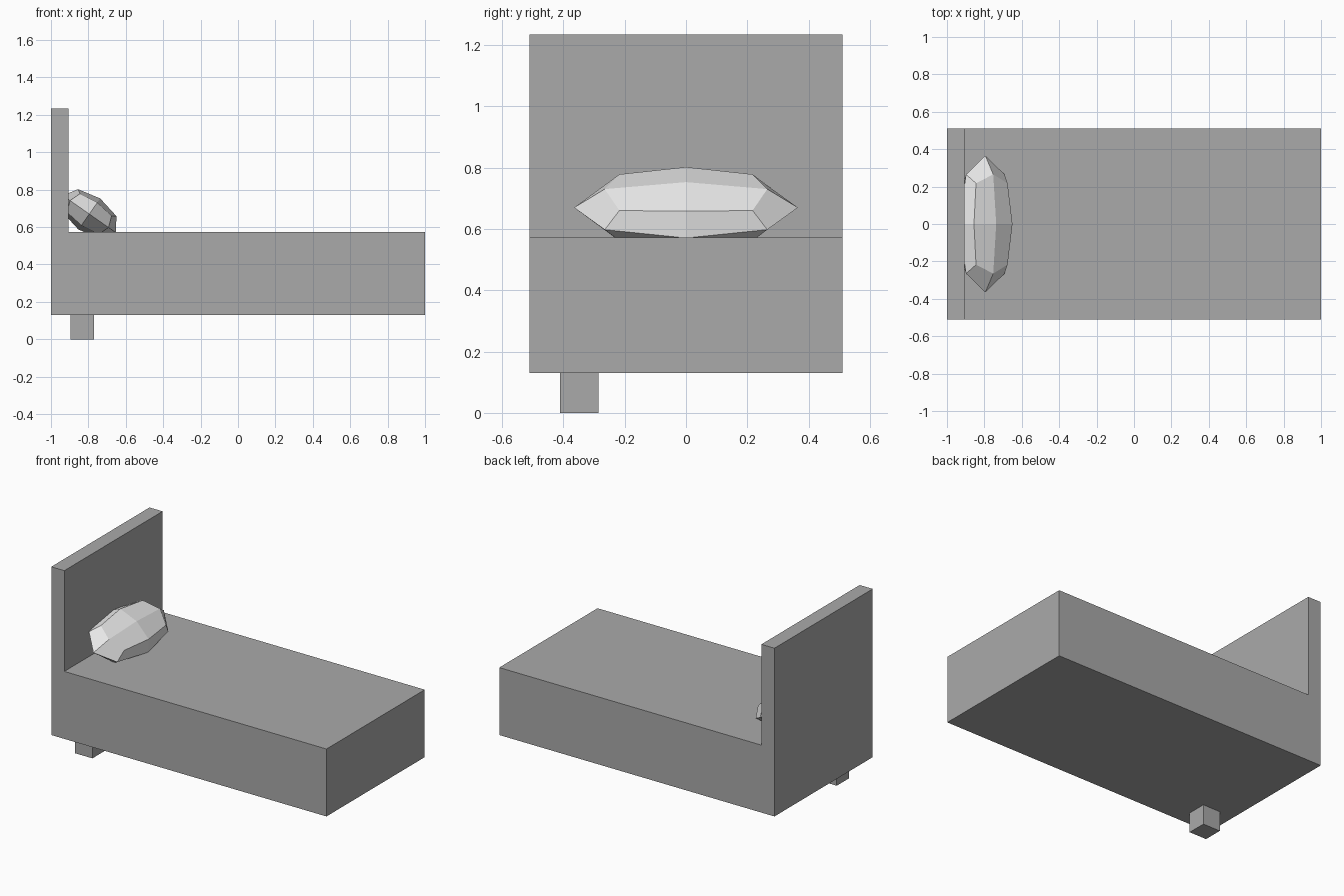
import bpy
import bmesh
from math import radians

cube = bpy.data.objects.get("Cube")
if cube:
    bpy.data.objects.remove(cube, do_unlink=True)


def material(name, value):
    mat = bpy.data.materials.new(name)
    mat.use_nodes = True
    color = (value, value, value, 1)
    mat.diffuse_color = color
    mat.node_tree.nodes["Principled BSDF"].inputs["Base Color"].default_value = color
    return mat


def add_object(name, bm, mat):
    bmesh.ops.recalc_face_normals(bm, faces=bm.faces)
    mesh = bpy.data.meshes.new(name)
    bm.to_mesh(mesh)
    bm.free()
    mesh.materials.append(mat)
    obj = bpy.data.objects.new(name, mesh)
    bpy.context.collection.objects.link(obj)
    return obj


def box(name, size, location, mat):
    bm = bmesh.new()
    bmesh.ops.create_cube(bm, size=1)
    bmesh.ops.scale(bm, vec=size, verts=bm.verts)
    obj = add_object(name, bm, mat)
    obj.location = location
    return obj


grey = material("grey", 0.4)
pale = material("pale_grey", 0.8)

# Bed base and headboard: one L-shaped profile extruded across the width
half_width = 0.51
profile = [(-1, 0.13), (1, 0.13), (1, 0.573), (-0.905, 0.573),
           (-0.905, 1.235), (-1, 1.235)]
bm = bmesh.new()
side = bm.faces.new([bm.verts.new((x, -half_width, z)) for x, z in profile])
extruded = bmesh.ops.extrude_face_region(bm, geom=[side])["geom"]
bmesh.ops.translate(bm, vec=(0, 2 * half_width, 0),
                    verts=[v for v in extruded if isinstance(v, bmesh.types.BMVert)])
add_object("bed_frame", bm, grey)

# Single short leg under the head end
box("leg", (0.125, 0.125, 0.13), (-0.833, -0.348, 0.065), grey)

# Faceted pillow leaning on the headboard
pillow = box("pillow", (0.412, 0.87, 0.242), (-0.795, 0, 0.67), pale)
pillow.rotation_euler.y = radians(35)
rounding = pillow.modifiers.new("rounding", 'SUBSURF')
rounding.levels = rounding.render_levels = 1
